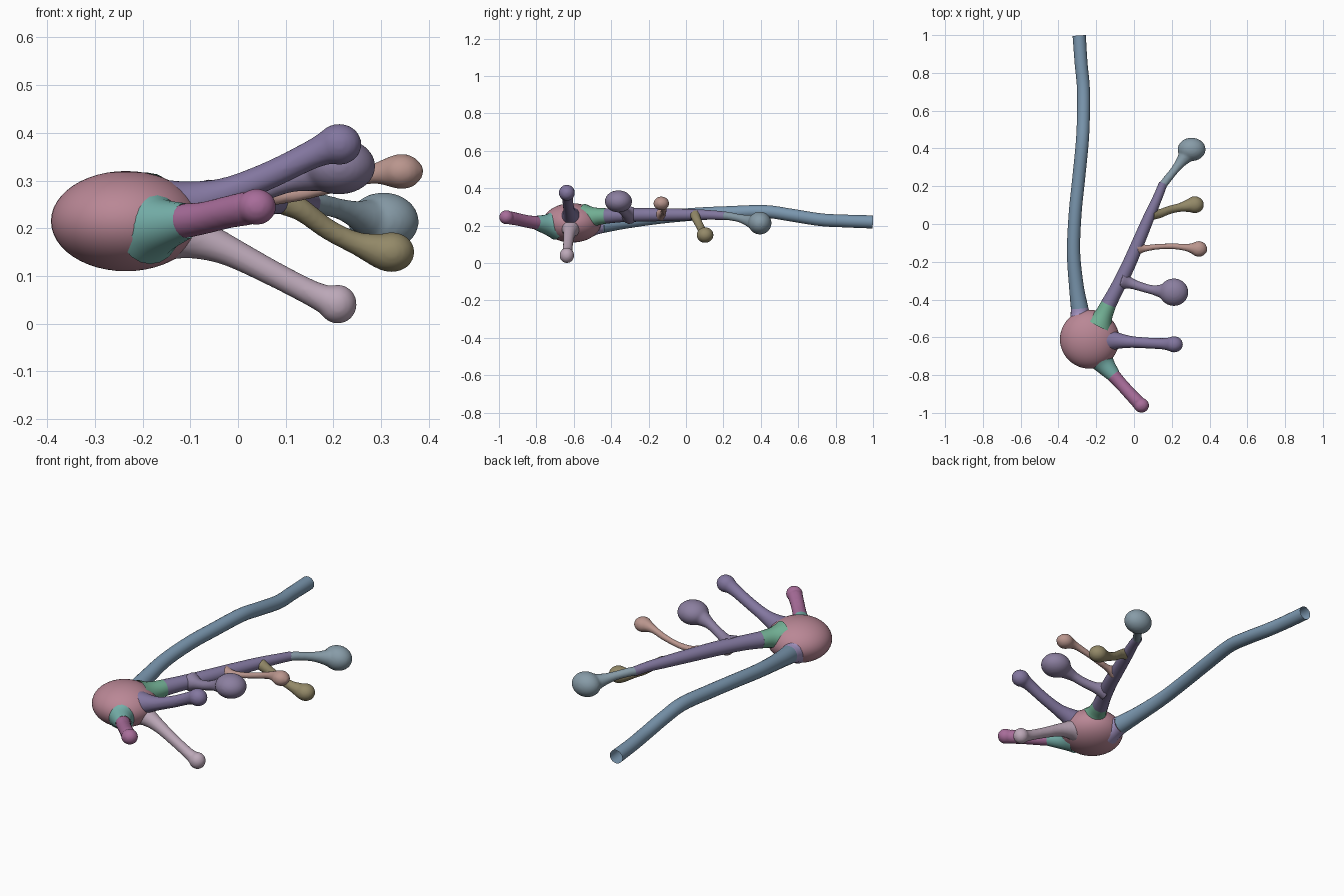
import bpy, bmesh, math
from mathutils import Vector, Matrix


def finish(name, bm, rgb, blend=False):
    bmesh.ops.recalc_face_normals(bm, faces=bm.faces)
    me = bpy.data.meshes.new(name)
    bm.to_mesh(me)
    bm.free()
    for p in me.polygons:
        p.use_smooth = True
    ob = bpy.data.objects.new(name, me)
    bpy.context.collection.objects.link(ob)
    mat = bpy.data.materials.new(name)
    mat.diffuse_color = [(c / 255) ** 2.2 for c in rgb] + [1]
    me.materials.append(mat)
    if blend:  # fuse neck and bulb into one soft skin
        m = ob.modifiers.new("fuse", 'REMESH')
        m.mode, m.voxel_size, m.use_smooth_shade = 'VOXEL', 0.006, True
        s = ob.modifiers.new("soften", 'SMOOTH')
        s.factor, s.iterations = 0.5, 5
    return ob


def spline(pts, steps):
    """Catmull-Rom through (x, y, z, radius) points."""
    P = [Vector(p) for p in pts]
    P = [2 * P[0] - P[1]] + P + [2 * P[-1] - P[-2]]
    out = []
    for a, b, c, d in zip(P, P[1:], P[2:], P[3:]):
        for i in range(steps):
            t = i / steps
            out.append(0.5 * (2 * b + (c - a) * t + (2 * a - 5 * b + 4 * c - d) * t * t
                              + (3 * b - a - 3 * c + d) * t ** 3))
    return out + [P[-2]]


def loft(bm, pts, steps=6, sides=20, caps=False):
    path = spline(pts, steps)
    rings = []
    for i, p in enumerate(path):
        tan = (path[min(i + 1, len(path) - 1)] - path[max(i - 1, 0)]).to_3d().normalized()
        u = tan.cross(Vector((0, 0, 1))).normalized()
        v = u.cross(tan)
        ring = []
        for k in range(sides):
            a = 2 * math.pi * k / sides
            ring.append(bm.verts.new(p.to_3d() + p[3] * (u * math.cos(a) + v * math.sin(a))))
        rings.append(ring)
    for r0, r1 in zip(rings, rings[1:]):
        for k in range(sides):
            j = (k + 1) % sides
            bm.faces.new((r0[k], r0[j], r1[j], r1[k]))
    if caps:
        bm.faces.new(rings[0])
        bm.faces.new(rings[-1])


def ball(bm, center, radii, segs=32):
    mat = Matrix.Translation(center) @ Matrix.Diagonal((*radii, 1))
    bmesh.ops.create_uvsphere(bm, u_segments=segs, v_segments=segs // 2, radius=1, matrix=mat)


def tube(name, rgb, pts, steps=6):
    bm = bmesh.new()
    loft(bm, pts, steps)
    return finish(name, bm, rgb)


def spine(name, rgb, pts, center, radii):
    bm = bmesh.new()
    loft(bm, pts, caps=True)
    ball(bm, center, radii)
    return finish(name, bm, rgb, blend=True)


# cell body
bm = bmesh.new()
ball(bm, (-0.235, -0.61, 0.215), (0.157, 0.156, 0.105), 48)
finish("cell_body", bm, (184, 134, 148))

# long open-ended axon and its collar
tube("axon_collar", (160, 145, 190),
     [(-0.275, -0.52, 0.205, 0.075), (-0.285, -0.475, 0.205, 0.052), (-0.288, -0.445, 0.207, 0.046)])
tube("axon", (122, 150, 174),
     [(-0.288, -0.447, 0.207, 0.046), (-0.305, -0.33, 0.222, 0.039), (-0.32, -0.15, 0.244, 0.035),
      (-0.312, 0.05, 0.262, 0.034), (-0.295, 0.22, 0.27, 0.034), (-0.275, 0.42, 0.276, 0.034),
      (-0.268, 0.56, 0.257, 0.034), (-0.268, 0.72, 0.232, 0.034), (-0.28, 0.85, 0.225, 0.034),
      (-0.29, 0.997, 0.22, 0.035)])

# main dendrite trunk and its collar
tube("trunk_collar", (112, 172, 145),
     [(-0.185, -0.53, 0.24, 0.078), (-0.162, -0.485, 0.248, 0.05), (-0.135, -0.425, 0.252, 0.041)])
tube("trunk", (128, 118, 156),
     [(-0.136, -0.427, 0.252, 0.041), (-0.09, -0.34, 0.256, 0.037), (-0.03, -0.22, 0.258, 0.036),
      (0.03, -0.08, 0.259, 0.033), (0.085, 0.05, 0.259, 0.029), (0.125, 0.14, 0.257, 0.025),
      (0.155, 0.215, 0.252, 0.023)])

# bulb-tipped branches along the trunk
spine("tip_branch", (134, 154, 166),
      [(0.148, 0.2, 0.253, 0.022), (0.175, 0.235, 0.25, 0.022), (0.215, 0.285, 0.24, 0.022),
       (0.25, 0.33, 0.228, 0.03), (0.29, 0.38, 0.215, 0.05)],
      (0.305, 0.395, 0.214), (0.074, 0.062, 0.061))
spine("lower_branch", (146, 136, 104),
      [(0.095, 0.05, 0.258, 0.03), (0.135, 0.055, 0.237, 0.024), (0.19, 0.075, 0.197, 0.022),
       (0.245, 0.088, 0.17, 0.024), (0.29, 0.097, 0.155, 0.035), (0.31, 0.1, 0.15, 0.04)],
      (0.322, 0.102, 0.15), (0.048, 0.045, 0.042))
spine("thin_branch", (184, 148, 140),
      [(0.02, -0.13, 0.26, 0.036), (0.06, -0.128, 0.263, 0.019), (0.13, -0.12, 0.272, 0.015),
       (0.21, -0.118, 0.292, 0.016), (0.28, -0.125, 0.313, 0.02), (0.335, -0.132, 0.319, 0.036),
       (0.37, -0.136, 0.319, 0.026), (0.388, -0.137, 0.318, 0.01)],
      (0.343, -0.132, 0.319), (0.044, 0.042, 0.037))
spine("large_bulb_branch", (138, 126, 158),
      [(-0.065, -0.3, 0.256, 0.05), (-0.015, -0.315, 0.262, 0.029), (0.045, -0.335, 0.278, 0.024),
       (0.105, -0.35, 0.3, 0.026), (0.16, -0.357, 0.318, 0.042), (0.19, -0.36, 0.326, 0.05)],
      (0.211, -0.361, 0.33), (0.077, 0.073, 0.059))

# two branches straight off the cell body
spine("upper_branch", (130, 118, 158),
      [(-0.15, -0.615, 0.24, 0.065), (-0.09, -0.618, 0.255, 0.045), (-0.02, -0.624, 0.276, 0.032),
       (0.07, -0.63, 0.313, 0.029), (0.15, -0.634, 0.352, 0.03), (0.19, -0.636, 0.37, 0.036)],
      (0.212, -0.637, 0.376), (0.047, 0.043, 0.043))
spine("bottom_branch", (186, 166, 182),
      [(-0.15, -0.615, 0.195, 0.065), (-0.09, -0.618, 0.18, 0.045), (-0.02, -0.624, 0.153, 0.032),
       (0.07, -0.63, 0.107, 0.027), (0.15, -0.634, 0.066, 0.027), (0.19, -0.636, 0.048, 0.032)],
      (0.209, -0.637, 0.041), (0.04, 0.039, 0.041))

# stubby front branch and its collar
tube("front_collar", (118, 176, 170),
     [(-0.185, -0.7, 0.205, 0.08), (-0.155, -0.745, 0.207, 0.055), (-0.108, -0.802, 0.216, 0.037)])
spine("front_branch", (166, 108, 152),
      [(-0.115, -0.795, 0.215, 0.037), (-0.07, -0.845, 0.222, 0.034), (-0.02, -0.9, 0.234, 0.034),
       (0.02, -0.942, 0.242, 0.036)],
      (0.039, -0.96, 0.245), (0.041, 0.039, 0.038))
